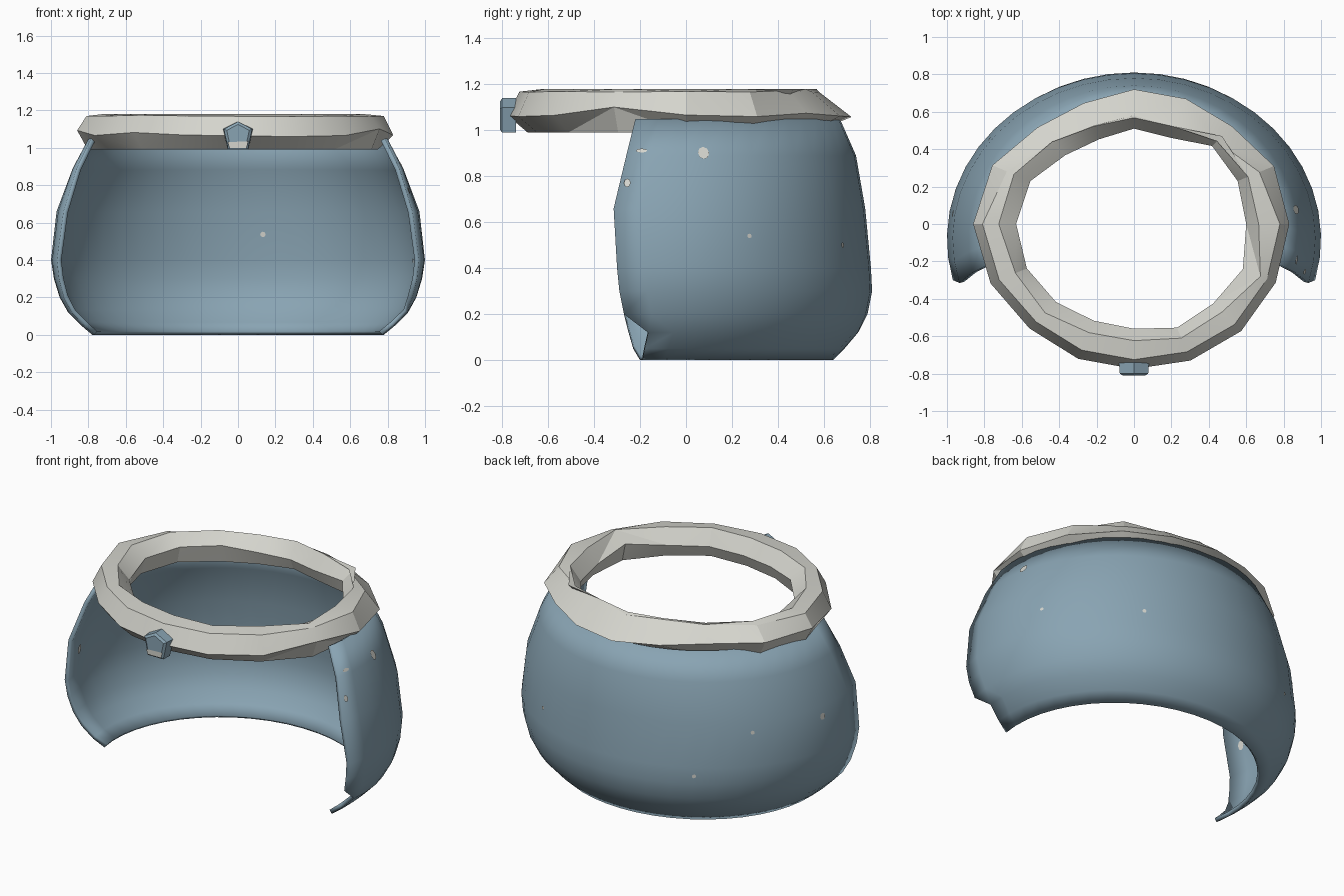
import bpy, bmesh, math, random
from mathutils import Vector

random.seed(4)
old = bpy.data.objects.get("Cube")
if old:
    bpy.data.objects.remove(old, do_unlink=True)


def material(name, rgb):
    m = bpy.data.materials.new(name)
    m.use_nodes = True
    m.diffuse_color = (*rgb, 1)
    bsdf = m.node_tree.nodes["Principled BSDF"]
    bsdf.inputs["Base Color"].default_value = (*rgb, 1)
    bsdf.inputs["Roughness"].default_value = 0.8
    return m


BLUE = material("dusty blue", (0.25, 0.37, 0.45))
IVORY = material("warm ivory", (0.66, 0.66, 0.61))


def make(name, verts, faces, mats, smooth=None):
    mesh = bpy.data.meshes.new(name)
    mesh.from_pydata(verts, [], faces)
    for m in mats:
        mesh.materials.append(m)
    ob = bpy.data.objects.new(name, mesh)
    bpy.context.collection.objects.link(ob)
    if smooth:
        bpy.ops.object.select_all(action='DESELECT')
        bpy.context.view_layer.objects.active = ob
        ob.select_set(True)
        bpy.ops.object.shade_smooth_by_angle(angle=math.radians(smooth))
    return ob


# Shell rows: height, half width, back depth, front edge on +x, front edge on -x
CY = -0.08
ROWS = [
    (0, .78, .72, -.19, -.20),
    (.05, .84, .77, -.18, -.23),
    (.12, .91, .83, -.165, -.25),
    (.2, .955, .87, -.27, -.27),
    (.3, .985, .89, -.29, -.29),
    (.4, 1, .885, -.3, -.3),
    (.66, .97, .86, -.315, -.315),
    (.89, .885, .82, -.26, -.26),
    (1.05, .8, .75, -.22, -.22),
]
COLS = 26

# Open wrap-around shell
verts, faces = [], []
for z, rx, ry, front_l, front_r in ROWS:
    a0 = math.asin((front_l - CY) / ry)
    a1 = math.pi - math.asin((front_r - CY) / ry)
    for c in range(COLS + 1):
        a = a0 + (a1 - a0) * c / COLS
        verts.append((rx * math.cos(a), CY + ry * math.sin(a), z))
for r in range(len(ROWS) - 1):
    for c in range(COLS):
        i = r * (COLS + 1) + c
        faces.append((i, i + 1, i + COLS + 2, i + COLS + 1))
shell = make("shell", verts, faces, [BLUE], 40)
solid = shell.modifiers.new("thickness", 'SOLIDIFY')
solid.thickness = 0.025
solid.offset = -1


# Small chipped paint spots lying on the shell
def shell_point(a, z):
    for lo, hi in zip(ROWS, ROWS[1:]):
        if lo[0] <= z <= hi[0]:
            t = (z - lo[0]) / (hi[0] - lo[0])
            rx, ry = (lo[k] + (hi[k] - lo[k]) * t for k in (1, 2))
            return Vector((rx * math.cos(a), CY + ry * math.sin(a), z))


def spot(deg, z, w, h, inside=False):
    a = math.radians(deg)
    p = shell_point(a, z)
    side = (shell_point(a + .01, z) - p).normalized()
    up = (shell_point(a, z + .01) - p).normalized()
    n = side.cross(up)
    p += n * (-0.032 if inside else 0.004)
    ring = [p + side * w * math.cos(k * math.pi / 4) + up * h * math.sin(k * math.pi / 4)
            for k in range(8)]
    if inside:
        ring.reverse()
    make("paint_spot", ring, [range(8)], [IVORY])


for args in [(11, .9, .025, .03), (-8, .91, .025, .01), (-12, .77, .015, .02),
             (24, .54, .011, .01), (142, .6, .012, .012), (171, .6, .02, .02),
             (122, .35, .012, .012), (60, .5, .012, .012),
             (82, .54, .015, .015, True), (15, .4, .012, .012, True),
             (188, .56, .02, .03, True)]:
    spot(*args)

# Faceted collar: outer and inner radius around the loop
OUTER = [.83, .81, .74, .725, .72, .70, .73, .82, .86, .83, .79, .78, .775, .79, .81, .82]
INNER = [.60, .60, .59, .50, .51, .49, .52, .60, .63, .62, .59, .56, .56, .60, .60, .63]
N, S = len(OUTER), 6
verts, faces = [], []
for k in range(N):
    a = 2 * math.pi * k / N
    ro, ri = OUTER[k], INNER[k]
    back = max(0, math.sin(a))
    j = random.uniform(-.025, .025)
    low = 0.99 + .03 * back
    section = [(ro, 1.08 + j), (ro - .05 - .09 * back, 1.175 - abs(j) * .4),
               (ri + .08 + j, 1.18), (ri, 1.11 + j),
               (ri + .03, 1.02), (ro - .07 + j, low)]
    for rad, z in section:
        verts.append((rad * math.cos(a), rad * math.sin(a), z))
for k in range(N):
    for s in range(S):
        p, q = k * S + s, k * S + (s + 1) % S
        p2, q2 = (p + S) % (N * S), ((k + 1) % N) * S + (s + 1) % S
        if (k + s) % 2:
            faces += [(p, p2, q2), (p, q2, q)]
        else:
            faces += [(p, p2, q), (p2, q2, q)]
make("collar", verts, faces, [IVORY], 22)

# Five-sided front clasp with an ivory lower lip
outline = [(-.055, .99), (.055, .99), (.08, 1.1), (0, 1.14), (-.08, 1.1)]
verts = [(x, -.74, z) for x, z in outline]
verts += [(x * .95, -.80, z) for x, z in outline]
verts += [(x * .75, -.81, 1.065 + (z - 1.065) * .8) for x, z in outline]
faces = [(0, 4, 3, 2, 1), (10, 11, 12, 13, 14)]
for k in range(5):
    m = (k + 1) % 5
    faces += [(k, m, m + 5, k + 5), (k + 5, m + 5, m + 10, k + 10)]
make("clasp", verts, faces, [BLUE])
make("clasp_lip", [(-.045, -.813, 1.0), (.045, -.813, 1.0), (.055, -.813, 1.035),
                   (-.055, -.813, 1.03)], [(0, 1, 2, 3)], [IVORY])
